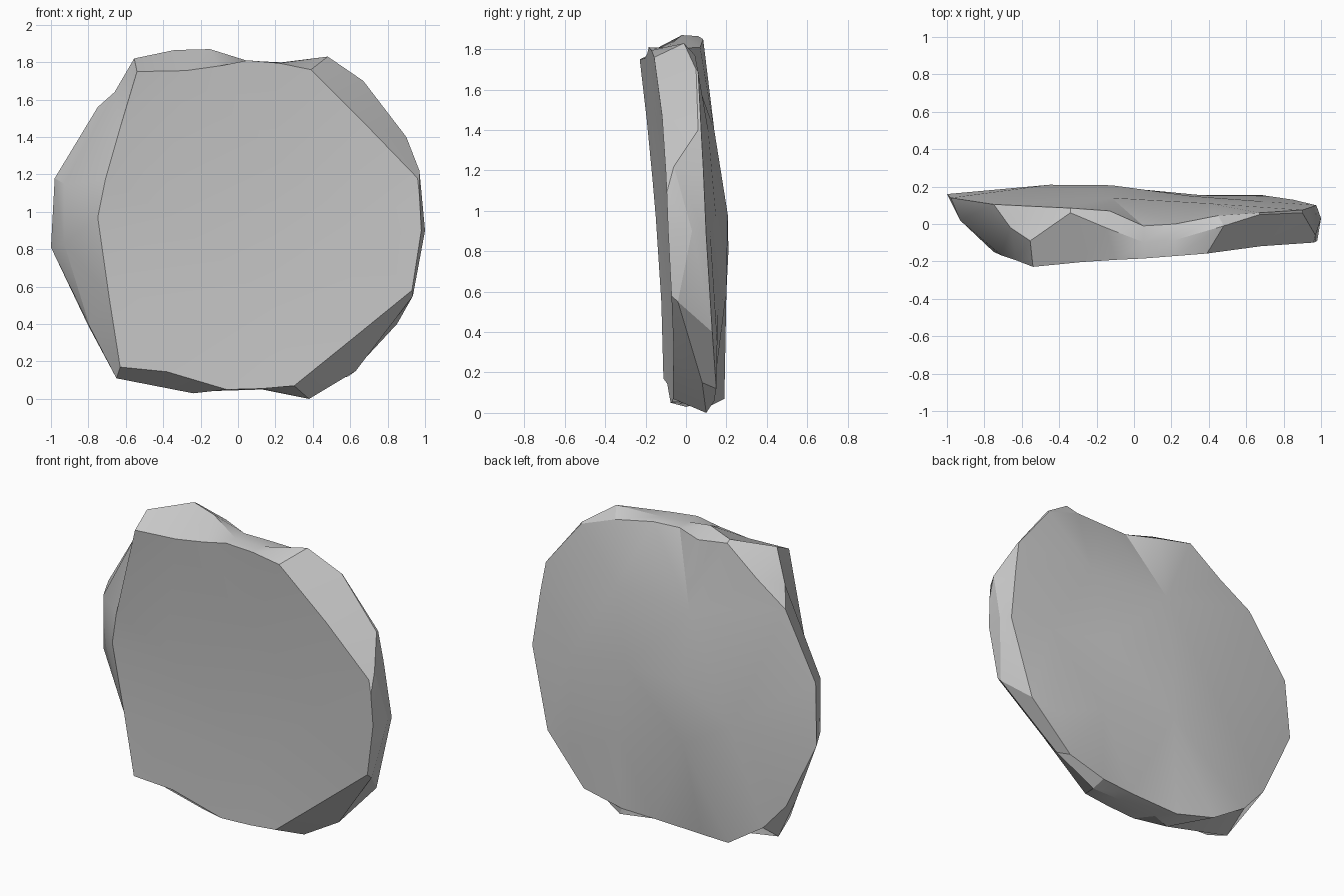
import bpy, bmesh, math
from mathutils import Vector
from mathutils.geometry import delaunay_2d_cdt

if "Cube" in bpy.data.objects:
    bpy.data.objects.remove(bpy.data.objects["Cube"])

# Front face outline (x, z), clockwise from top left; depth follows a gently curved sheet
front = [(-.54, 1.75), (-.28, 1.755), (-.1, 1.78), (.05, 1.81), (.22, 1.795), (.39, 1.76),
         (.68, 1.47), (.96, 1.18), (.97, 1.09), (.98, .9), (.93, .58), (.61, .32), (.3, .07),
         (.13, .055), (-.06, .05), (-.38, .145), (-.63, .17), (-.69, .55), (-.75, .97),
         (-.71, 1.17), (-.63, 1.45)]

# Back face outline (x, y, z), matching the front points
back = [(-.55, .095, 1.69), (-.34, .085, 1.85), (-.13, .07, 1.81), (.05, -.01, 1.805),
        (.22, 0, 1.8), (.45, .045, 1.77), (.67, .06, 1.69), (.9, .075, 1.4), (.93, .085, 1.22),
        (.975, .1, .88), (.85, .13, .4), (.59, .15, .12), (.34, .14, .06), (.13, .13, .05),
        (-.2, .13, .04), (-.42, .19, .07), (-.65, .18, .22), (-.8, .17, .39),
        (-1, .16, .81), (-.98, .14, 1.18), (-.75, .105, 1.56)]

# Chipped corners on the rim; other rim points sit halfway between front and back
chips = {0: (-.555, -.09, 1.82), 1: (-.34, .06, 1.865), 2: (-.15, -.02, 1.87),
         5: (.48, -.01, 1.83), 6: (.67, .05, 1.7), 7: (.9, .06, 1.4), 8: (.97, -.06, 1.22),
         9: (1, .03, .9), 10: (.935, -.04, .55), 11: (.63, .08, .15), 12: (.38, .1, 0),
         15: (-.24, 0, .03), 16: (-.65, .03, .11), 17: (-.79, .06, .38),
         18: (-.93, .02, .83), 19: (-.93, .02, 1.15), 20: (-.66, -.02, 1.64)}

# Gentle swelling of the back face, with an upright fold left of the middle
swell = [(-.12, .14, 1.4), (-.12, .207, .98), (-.12, .2, .6), (-.45, .21, .8),
         (.3, .15, .95), (.7, .12, .9), (.35, .155, .5), (.68, .155, .35), (.4, .11, 1.4)]


def front_point(x, z):
    h = z - .93
    y = -.096 + .04 * x - .035 * x * x - .065 * h - .045 * h * h + .04 * x * max(h, 0)
    return Vector((x, y, z))


bm = bmesh.new()


def cap(ring, inner):
    """Fill a ring of vertices, passing through some inner points."""
    verts = ring + [bm.verts.new(p) for p in inner]
    n = len(ring)
    flat = [Vector((v.co.x, v.co.z)) for v in verts]
    edges = [(i, (i + 1) % n) for i in range(n)]
    tris = delaunay_2d_cdt(flat, edges, [], 1, 1e-5)
    for tri in tris[2]:
        bm.faces.new([verts[tris[3][i][0]] for i in tri])


# Three rings joined by side facets
f_co = [front_point(*p) for p in front]
b_co = [Vector(p) for p in back]
m_co = [Vector(chips[i]) if i in chips else (f_co[i] + b_co[i]) / 2 for i in range(len(front))]
rings = [[bm.verts.new(c) for c in co] for co in (f_co, m_co, b_co)]
for a, b in zip(rings, rings[1:]):
    for i in range(len(a)):
        j = (i + 1) % len(a)
        bm.faces.new((a[i], a[j], b[j], b[i]))

cap(rings[0], [front_point(x, z) for x, z in [(-.4, 1), (.2, .5), (.2, 1.3), (.6, .9)]])
cap(rings[2], swell)
bmesh.ops.recalc_face_normals(bm, faces=bm.faces)

mesh = bpy.data.meshes.new("stone_slab")
bm.to_mesh(mesh)
bm.free()
slab = bpy.data.objects.new("stone_slab", mesh)
bpy.context.collection.objects.link(slab)
bpy.context.view_layer.objects.active = slab
slab.select_set(True)
bpy.ops.object.shade_smooth_by_angle(angle=math.radians(24))
